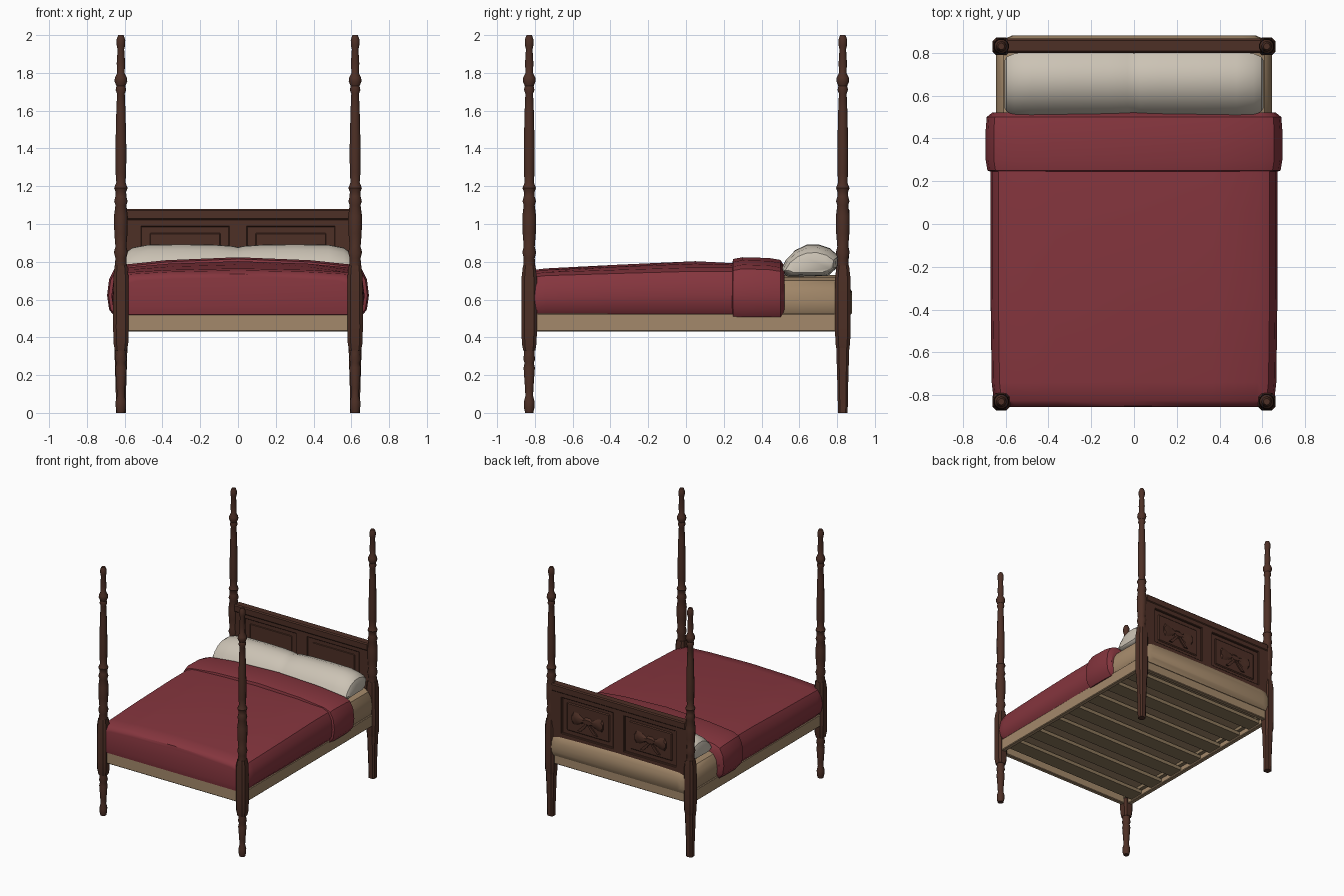
import bpy, bmesh, math
from mathutils import Vector

if "Cube" in bpy.data.objects:
    bpy.data.objects.remove(bpy.data.objects["Cube"])

def material(name, rgb):
    m = bpy.data.materials.new(name)
    m.diffuse_color = (*rgb, 1)
    m.use_nodes = True
    m.node_tree.nodes["Principled BSDF"].inputs["Base Color"].default_value = m.diffuse_color
    return m

WOOD = material("dark wood", (0.075, 0.029, 0.019))
TAN = material("tan linen", (0.370, 0.250, 0.145))
SLAT = material("slat wood", (0.262, 0.185, 0.105))
RED = material("red blanket", (0.235, 0.036, 0.048))
CREAM = material("cream pillow", (0.600, 0.545, 0.460))

def finish(name, bm, mat):
    bmesh.ops.recalc_face_normals(bm, faces=bm.faces)
    me = bpy.data.meshes.new(name)
    bm.to_mesh(me)
    bm.free()
    me.materials.append(mat)
    ob = bpy.data.objects.new(name, me)
    bpy.context.collection.objects.link(ob)
    return ob

def box(name, x, y, z, mat, bevel=0.0):
    bm = bmesh.new()
    bmesh.ops.create_cube(bm, size=1)
    for v in bm.verts:
        v.co = Vector([(r[0] + r[1]) / 2 + c * (r[1] - r[0]) for c, r in zip(v.co, (x, y, z))])
    if bevel:
        bmesh.ops.bevel(bm, geom=bm.edges[:], offset=bevel, segments=1, affect='EDGES')
    return finish(name, bm, mat)

def loft(name, rings, mat):
    """Skin a list of closed rings and cap both ends."""
    bm = bmesh.new()
    vr = [[bm.verts.new(p) for p in r] for r in rings]
    n = len(vr[0])
    for a, b in zip(vr, vr[1:]):
        for i in range(n):
            bm.faces.new((a[i], a[(i + 1) % n], b[(i + 1) % n], b[i]))
    bm.faces.new(vr[0])
    bm.faces.new(vr[-1])
    return finish(name, bm, mat)

def turned(name, x, y, profile, sides=12):
    """Lathe a (radius, z) profile around a vertical axis."""
    rings = [[(x + r * math.cos(2 * math.pi * (i + .5) / sides),
               y + r * math.sin(2 * math.pi * (i + .5) / sides), z) for i in range(sides)]
             for r, z in profile]
    return loft(name, rings, WOOD)

def square(name, x, y, profile):
    """Square post with chamfered corners from (half width, z) pairs."""
    rings = []
    for h, z in profile:
        c = h * .6
        rings.append([(x + a, y + b, z) for a, b in
                      ((h, -c), (h, c), (c, h), (-c, h), (-h, c), (-h, -c), (-c, -h), (c, -h))])
    return loft(name, rings, WOOD)

# Four tall posts: turned shaft, square block, leg
SHAFT = [(.034, .76), (.030, .82), (.038, .85), (.030, .88), (.036, .95), (.038, 1.04),
         (.030, 1.10), (.037, 1.12), (.030, 1.145), (.029, 1.17), (.037, 1.19), (.025, 1.22),
         (.029, 1.27), (.030, 1.40), (.025, 1.60), (.021, 1.69), (.029, 1.71), (.024, 1.73),
         (.035, 1.755), (.033, 1.775), (.020, 1.80), (.023, 1.85), (.018, 1.925),
         (.023, 1.945), (.024, 1.975), (.015, 2.0)]
FOOT = [(.022, 0), (.028, .025), (.029, .06), (.021, .09), (.023, .13), (.031, .24),
        (.025, .265), (.033, .285), (.028, .31), (.033, .36)]
for sx, side in ((-1, "left"), (1, "right")):
    for sy, end in ((-1, "front"), (1, "back")):
        x, y = .62 * sx, .83 * sy
        turned(f"{end}_{side}_post_shaft", x, y, SHAFT)
        square(f"{end}_{side}_post_block", x, y,
               [(.032, .33), (.039, .37), (.041, .45), (.040, .72), (.033, .78)])
        if sy < 0:
            turned(f"front_{side}_foot", x, y, FOOT)
        else:
            square(f"back_{side}_leg", x, y, [(.026, 0), (.027, .1), (.035, .36)])

# Headboard: core board, frame, raised panels and carved bows
box("headboard_core", (-.60, .60), (.822, .842), (.64, 1.05), WOOD)
box("headboard_top_rail", (-.60, .60), (.80, .866), (1.02, 1.08), WOOD, .008)
box("headboard_bottom_rail", (-.60, .60), (.812, .860), (.64, .70), WOOD, .004)
for n, c, w in (("left", -.56, .05), ("middle", 0, .05), ("right", .56, .05)):
    box(f"headboard_{n}_stile", (c - w, c + w), (.812, .860), (.69, 1.03), WOOD, .004)
box("headboard_upper_frame", (-.60, .60), (.812, .860), (.985, 1.03), WOOD, .004)
for c, side in ((-.28, "left"), (.28, "right")):
    box(f"headboard_{side}_panel", (c - .19, c + .19), (.818, .850), (.73, .955), WOOD, .007)
    rings = []
    for dx, h in ((-.14, .025), (-.125, .055), (-.09, .05), (-.035, .018), (-.02, .035),
                  (.02, .035), (.035, .018), (.09, .05), (.125, .055), (.14, .025)):
        rings.append([(c + dx, .848, .845 - h), (c + dx, .862, .845 - h * .5),
                      (c + dx, .862, .845 + h * .5), (c + dx, .848, .845 + h)])
    loft(f"headboard_{side}_bow", rings, WOOD)
    for t in (-1, 1):
        loft(f"headboard_{side}_bow_tail", [
            [(c + t * a, yy, .845 - z) for a, yy in ((o, .848), (o, .86), (o + w, .86), (o + w, .848))]
            for o, w, z in ((0, .02, .02), (.03, .03, .06), (.06, .03, .09))], WOOD)

# Bed frame rails and slats
for s, side in ((-1, "left"), (1, "right")):
    xs = sorted((s * .605, s * .642))
    box(f"{side}_side_rail", xs, (-.82, .83), (.43, .525), TAN, .005)
    xs = sorted((s * .575, s * .61))
    box(f"{side}_slat_ledge", xs, (-.81, .81), (.47, .50), SLAT)
box("foot_rail", (-.61, .61), (-.845, -.81), (.43, .525), TAN, .005)
box("head_rail", (-.61, .61), (.815, .85), (.43, .525), TAN, .005)
for i in range(7):
    y = -.69 + .23 * i
    box(f"slat_{i + 1}", (-.61, .61), (y - .06, y + .06), (.443, .472), SLAT)

def section(y, half, low, edge, top):
    """Rounded bedding cross-section at y with a crowned top."""
    h = edge - low
    right = [(half * .94, low), (half * .985, low + h * .15), (half, low + h * .42),
             (half * .985, low + h * .72), (half * .945, low + h * .92), (half * .87, edge),
             (half * .55, edge + (top - edge) * .6)]
    pts = right + [(0, top)] + [(-a, b) for a, b in reversed(right)]
    return [(a, y, b) for a, b in pts]

# Mattress, bulging out below the headboard
loft("mattress", [section(-.82, .62, .495, .70, .72), section(-.78, .64, .495, .71, .73),
                  section(.45, .645, .495, .72, .73), section(.80, .645, .495, .72, .73),
                  section(.855, .63, .50, .67, .68), section(.88, .57, .53, .63, .64)], TAN)

# Blanket sloping to the foot, and its turned-down fold
loft("blanket", [section(-.855, .61, .54, .70, .715), section(-.85, .635, .52, .715, .735),
                 section(-.825, .655, .515, .735, .755), section(-.74, .665, .515, .745, .765),
                 section(-.35, .67, .515, .758, .785), section(.05, .67, .515, .77, .803),
                 section(.30, .67, .515, .77, .79), section(.50, .66, .52, .76, .78)], RED)
loft("blanket_fold", [section(.243, .665, .52, .755, .785), section(.250, .685, .51, .775, .815),
                      section(.30, .693, .507, .785, .824), section(.44, .693, .507, .78, .82),
                      section(.50, .688, .507, .77, .81), section(.522, .66, .53, .745, .775)], RED)

# Pair of pillows joined at the middle
PILLOW = [(.50, .75), (.53, .81), (.58, .86), (.64, .888), (.70, .89), (.76, .87),
          (.805, .83), (.80, .77), (.75, .725), (.54, .72)]
half = [(.605, .45), (.595, .68), (.56, .88), (.48, 1), (.30, 1.02), (.12, 1), (.03, .95)]
stations = [(-x, s) for x, s in half] + [(0, .90)] + half[::-1]
loft("pillows", [[(x, .655 + (y - .655) * (.5 + .5 * s), .76 + (z - .76) * s)
                  for y, z in PILLOW] for x, s in stations], CREAM)

# Smooth shading with sharp edges kept
for ob in bpy.data.objects:
    ob.select_set(True)
    bpy.context.view_layer.objects.active = ob
bpy.ops.object.shade_smooth_by_angle(angle=math.radians(35))
